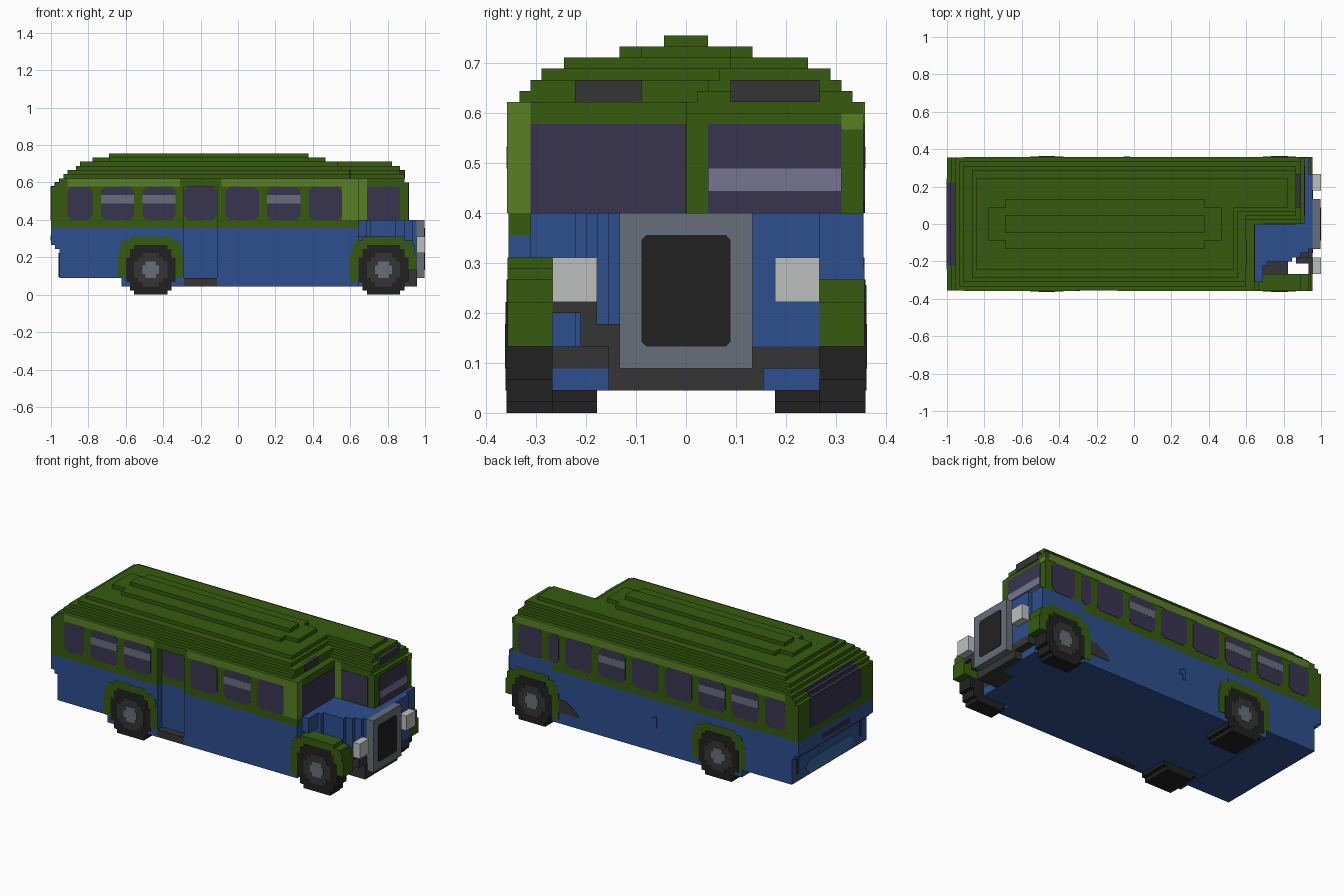
import bpy
import bmesh

if "Cube" in bpy.data.objects:
    bpy.data.objects.remove(bpy.data.objects["Cube"])

V = 2 / 90  # one block; parts are laid out in blocks, x 0..90, y -16..16, z 0..34


def material(name, r, g, b):
    lin = [((c / 255 + 0.055) / 1.055) ** 2.4 for c in (r, g, b)] + [1]
    m = bpy.data.materials.new(name)
    m.use_nodes = True
    m.diffuse_color = lin
    m.node_tree.nodes["Principled BSDF"].inputs["Base Color"].default_value = lin
    return m


GREEN = material("dark green", 54, 91, 15)
LIME = material("light green", 88, 128, 36)
BLUE = material("blue", 45, 79, 141)
GLASS = material("dark glass", 56, 53, 80)
SHINE = material("pale glass", 119, 115, 146)
SLATE = material("slate grey", 103, 111, 123)
GREY = material("dark grey", 53, 53, 53)
BLACK = material("black", 33, 33, 33)
WHITE = material("lamp white", 190, 191, 191)
TEAL = material("steel blue", 54, 106, 158)


def finish(name, bm, mat):
    bmesh.ops.recalc_face_normals(bm, faces=bm.faces)
    me = bpy.data.meshes.new(name)
    for v in bm.verts:
        v.co = ((v.co.x - 45) * V, v.co.y * V, v.co.z * V)
    bm.to_mesh(me)
    bm.free()
    me.materials.append(mat)
    ob = bpy.data.objects.new(name, me)
    bpy.context.collection.objects.link(ob)
    return ob


def blocks(name, mat, *boxes):
    """One object from boxes given as x0, x1, y0, y1, z0, z1."""
    bm = bmesh.new()
    for x0, x1, y0, y1, z0, z1 in boxes:
        vs = bmesh.ops.create_cube(bm, size=1)["verts"]
        for v in vs:
            v.co = ((x0 + x1) / 2 + v.co.x * (x1 - x0),
                    (y0 + y1) / 2 + v.co.y * (y1 - y0),
                    (z0 + z1) / 2 + v.co.z * (z1 - z0))
    return finish(name, bm, mat)


def prism(name, mat, pts, d0, d1, axis="y"):
    """Extrude a profile along y (points are x, z) or along x (points are y, z)."""
    bm = bmesh.new()
    make = (lambda p, d: (p[0], d, p[1])) if axis == "y" else (lambda p, d: (d, p[0], p[1]))
    face = bm.faces.new([bm.verts.new(make(p, d0)) for p in pts])
    ext = bmesh.ops.extrude_face_region(bm, geom=[face])["geom"]
    for v in ext:
        if isinstance(v, bmesh.types.BMVert):
            setattr(v.co, axis, d1)
    return finish(name, bm, mat)


def rounded(a0, a1, z0, z1, c=1):
    """Rectangle with clipped corners."""
    return [(a0 + c, z0), (a1 - c, z0), (a1, z0 + c), (a1, z1 - c),
            (a1 - c, z1), (a0 + c, z1), (a0, z1 - c), (a0, z0 + c)]


def stepped(cx, rows):
    """Symmetric stair profile from (z0, z1, half width) rows."""
    right = [(cx + h, z) for z0, z1, h in rows for z in (z0, z1)]
    left = [(2 * cx - x, z) for x, z in reversed(right)]
    return right + left


# Lower body, with a recess for the door on the right side
blocks("lower_body", BLUE,
       (17, 74, -14, 16, 2, 16), (2, 17, -16, 16, 4, 16),
       (17, 32, -16, -14, 2, 16), (40, 74, -16, -14, 2, 16),
       (1, 3, -16, 16, 11, 16), (0, 3, -16, 16, 12, 16))
blocks("door_step", GREY, (32, 40, -16, -14, 2, 4))

# Upper body and window band
blocks("upper_body", GREEN,
       (0, 74, -14, 16, 16, 26), (0, 32, -16, -14, 16, 26), (40, 74, -16, -14, 16, 26),
       (1, 74, -16, 16, 26, 27), (2, 74, -16, 16, 27, 28))
blocks("cab", GREEN, (74, 86, 0, 16, 18, 27), (74, 85, 0, 16, 27, 28))

# Stepped roof: z, rear x, right front x, half width, cab front x, cab inner y
for i, (z, x0, x1, w, xc, yc) in enumerate([
        (28, 3, 72, 15, 85, 1), (29, 4, 72, 14, 84, 2),
        (30, 6, 70, 13, 84, 3), (31, 7, 69, 11, 82, 4)]):
    blocks(f"roof_layer_{i + 1}", GREEN, (x0, x1, -w, w, z, z + 1), (x1 - 1, xc, yc, w, z, z + 1))
blocks("roof_ridge", GREEN, (14, 62, -6, 6, 32, 33), (10, 66, -4, 4, 32, 33), (14, 62, -2, 2, 33, 34))
blocks("roof_vents", GREY, (71, 72.15, -10, -4, 28, 30), (83, 85.15, 4, 12, 28, 30))

# Side windows with blinds
bays = [(4, 10), (12, 20), (22, 30), (32, 40), (42, 50), (52, 60), (62, 70)]
for side, label in ((-1, "right"), (1, "left")):
    extra = [(72, 75), (77, 84)] if side > 0 else []
    for a, b in bays + extra:
        depth = 14 if side < 0 and a == 32 else 16
        prism(f"{label}_window_{a}", GLASS, rounded(a, b, 18, 26), side * (depth - 0.2), side * (depth + 0.1))
        if a in (12, 22, 52):
            blocks(f"{label}_blind_{a}", SLATE, (a, b, side * 16, side * 16.15, 22, 24))
blocks("cab_inner_window", GLASS, (76, 84, -0.1, 0.2, 18, 26))

# Pale trim over the windows and on the front corner
blocks("trim_strip", LIME,
       (4, 31, -16.1, -15.9, 26, 28), (41, 74, -16.1, -15.9, 26, 28),
       (4, 85, 15.9, 16.1, 26, 28), (70, 74.1, -16.1, -14, 18, 28),
       (74, 76, -0.1, 0.2, 18, 28), (84.9, 86.1, 14, 16, 25.5, 27))

# Front windows
blocks("bulkhead_window", GLASS, (73.8, 74.1, -14, 0, 18, 26))
blocks("windscreen", GLASS, (85.8, 86.1, 2, 14, 18, 26))
blocks("windscreen_blind", SHINE, (86, 86.2, 2, 14, 20, 22))

# Rear window, wrapping over the stepped roof edge, and rear fittings
blocks("rear_window", GLASS, (-0.1, 0.5, -11, 11, 18, 26),
       (0.9, 1.5, -10, 10, 26, 27), (0, 1, -10, 10, 25.5, 26.1),
       (1.9, 2.5, -10, 10, 27, 28), (1, 2, -10, 10, 26.5, 27.1))
blocks("rear_handle", GREY, (-0.1, 0.2, -6, 6, 13, 14.3))
blocks("rear_lamps", GREY, (1.85, 2.2, 13, 14, 6, 10), (1.85, 2.2, -14, -13, 6, 10))
prism("rear_panel", TEAL, rounded(-10, 10, 4.3, 8, 1.5), 1.85, 2.2, "x")

# Nose: cab front on the left, narrow stepped bonnet on the right
blocks("cab_front", BLUE, (74, 88, 0, 12, 6, 18), (74, 86, 0, 12, 2, 6), (74, 87, 12, 16, 10, 18))
blocks("bonnet", BLUE, (74, 88, -6, 0, 4, 18), (74, 87, -7, -6, 6, 18),
       (74, 85, -8, -7, 6, 18), (74, 83, -9, -8, 6, 18), (74, 77, -10, -9, 6, 18),
       (74, 76, -14, -10, 14, 18), (74, 82, -12, 0, 2, 4))
blocks("cowl_edge", GREEN, (73.5, 74.1, -16, -14, 16, 18))
blocks("front_chassis", GREY, (74, 82, -12, -6, 4, 6), (82, 88.1, -7, 7, 2, 6), (86, 88.1, 7, 12, 4, 6))
blocks("lamp_bracket", GREY, (84, 88, -9.5, -8, 6, 10), (87, 88, -12, -8, 9, 10),
       (83, 88, -8, -6, 6, 8))
blocks("headlights", WHITE, (88, 90, -12, -8, 10, 14), (88, 90, 8, 12, 10, 14))
blocks("grille_frame", SLATE, (88, 89.9, -6, 6, 4, 18))
prism("grille_core", BLACK, rounded(-4, 4, 6, 16, 0.4), 89.5, 90, "x")

# Wheels and arches
arch_rows = [(4, 10, 8), (10, 12, 7.5), (12, 13, 7), (13, 14, 5)]
front_rows = [(6, 10, 8), (10, 12, 7.5), (12, 13, 7), (13, 14, 5)]
tyre_rows = [(0, 1, 4), (1, 3, 5), (3, 9, 6), (9, 11, 5), (11, 12, 4)]
rim_rows = [(2, 3, 2), (3, 4, 3), (4, 8, 4), (8, 9, 3), (9, 10, 2)]
hub_rows = [(4, 5, 1.3), (5, 7, 2), (7, 8, 1.3)]
for s, label in ((-1, "right"), (1, "left")):
    for cx, end, inner, rows in ((24, "rear", 8, arch_rows), (80, "front", 12, front_rows)):
        arch_in = 12 if end == "front" else 15
        prism(f"{label}_{end}_arch", GREEN, stepped(cx, rows), s * arch_in, s * 16.08)
        prism(f"{label}_{end}_tyre", BLACK, stepped(cx, tyre_rows), s * inner, s * 16.16)
        prism(f"{label}_{end}_rim", GREY, stepped(cx, rim_rows), s * 16, s * 16.24)
        prism(f"{label}_{end}_hub", SLATE, stepped(cx, hub_rows), s * 16, s * 16.32)
    blocks(f"{label}_arch_leg", GREEN, (72, 74, s * 15, s * 16.08, 3, 8))

# Left side details
prism("left_step_patch", GREY, [(66, 5), (72, 5), (72, 8.5), (70, 8.5), (67, 6.5)], 15.9, 16.1)
blocks("left_filler_cap", BLUE, (42.5, 43.3, 15.9, 16.25, 8.5, 11.5), (43.3, 44.2, 15.9, 16.25, 9.8, 11))
